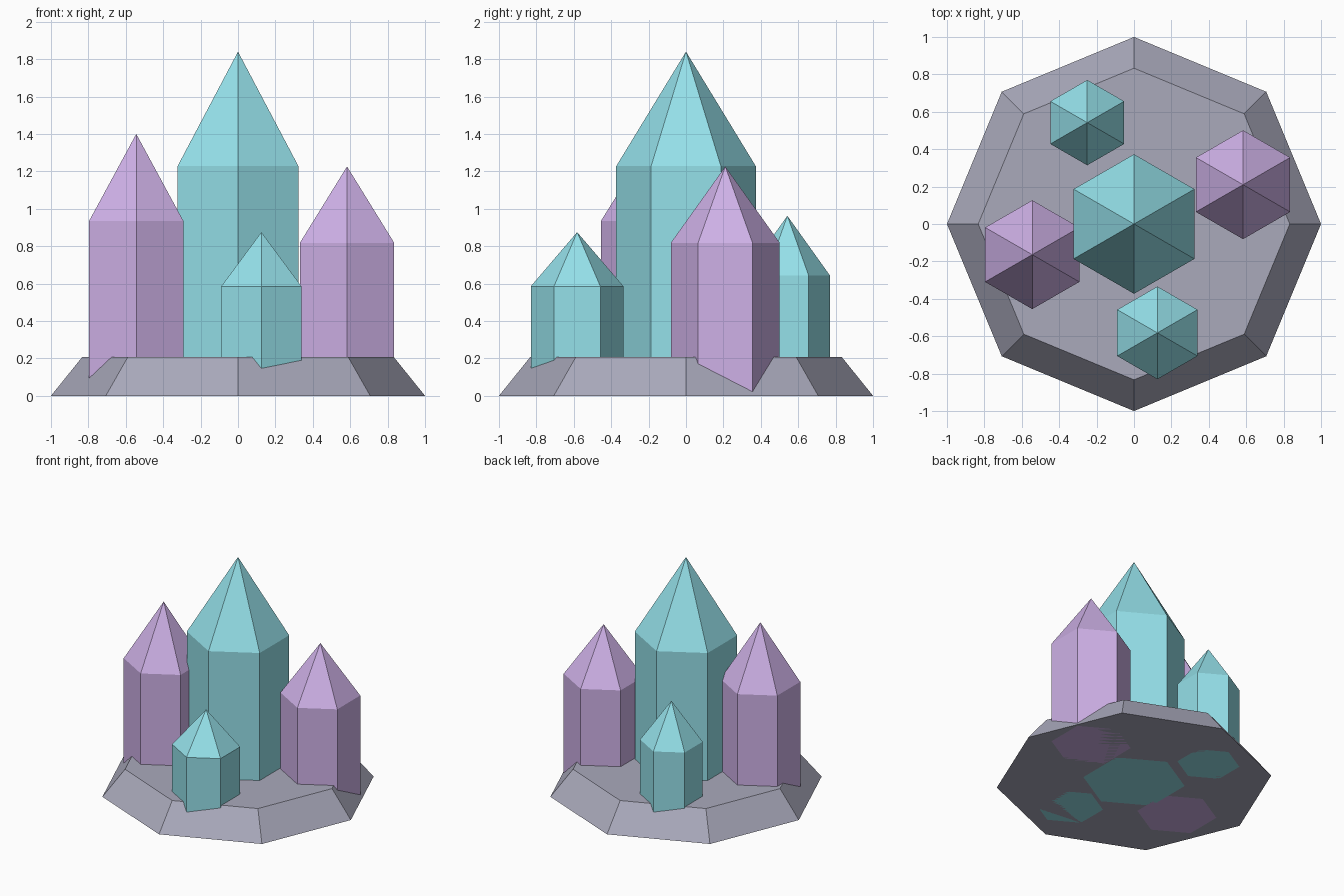
import bpy, bmesh
from math import cos, sin, pi

if "Cube" in bpy.data.objects:
    bpy.data.objects.remove(bpy.data.objects["Cube"])


def material(name, color):
    m = bpy.data.materials.new(name)
    m.diffuse_color = (*color, 1)
    m.use_nodes = True
    m.node_tree.nodes["Principled BSDF"].inputs["Base Color"].default_value = m.diffuse_color
    return m


def build(name, sides, rings, mat, loc=(0, 0), turn=0.0):
    """Stack polygon rings (radius, z); radius 0 makes a point."""
    bm = bmesh.new()
    prev = None
    for r, z in rings:
        if r == 0:
            tip = bm.verts.new((0, 0, z))
            for i in range(sides):
                bm.faces.new((prev[i], prev[(i + 1) % sides], tip))
            prev = None
            break
        ring = [bm.verts.new((r * cos(turn + 2 * pi * i / sides),
                              r * sin(turn + 2 * pi * i / sides), z))
                for i in range(sides)]
        if prev is None:
            bm.faces.new(ring[::-1])
        else:
            for i in range(sides):
                j = (i + 1) % sides
                bm.faces.new((prev[i], prev[j], ring[j], ring[i]))
        prev = ring
    if prev:
        bm.faces.new(prev)
    me = bpy.data.meshes.new(name)
    bm.to_mesh(me)
    bm.free()
    me.materials.append(mat)
    ob = bpy.data.objects.new(name, me)
    ob.location = (*loc, 0)
    bpy.context.collection.objects.link(ob)
    return ob


stone = material("stone", (0.40, 0.40, 0.50))
teal = material("teal", (0.30, 0.75, 0.82))
purple = material("purple", (0.62, 0.44, 0.80))

# Octagonal rock base with sloped sides
build("rock_base", 8, [(1.0, 0), (0.833, 0.207)], stone)

# Hexagonal crystals: name, centre, radius, shoulder height, tip height
crystals = [
    ("main_crystal", (0, 0), 0.373, 1.228, 1.84, teal),
    ("left_crystal", (-0.544, -0.164), 0.291, 0.935, 1.40, purple),
    ("right_crystal", (0.583, 0.21), 0.291, 0.818, 1.226, purple),
    ("front_crystal", (0.125, -0.582), 0.248, 0.585, 0.875, teal),
    ("back_crystal", (-0.25, 0.542), 0.228, 0.643, 0.962, teal),
]
for name, loc, r, shoulder, tip, mat in crystals:
    build(name, 6, [(r, 0), (r, shoulder), (0, tip)], mat, loc, pi / 2)
